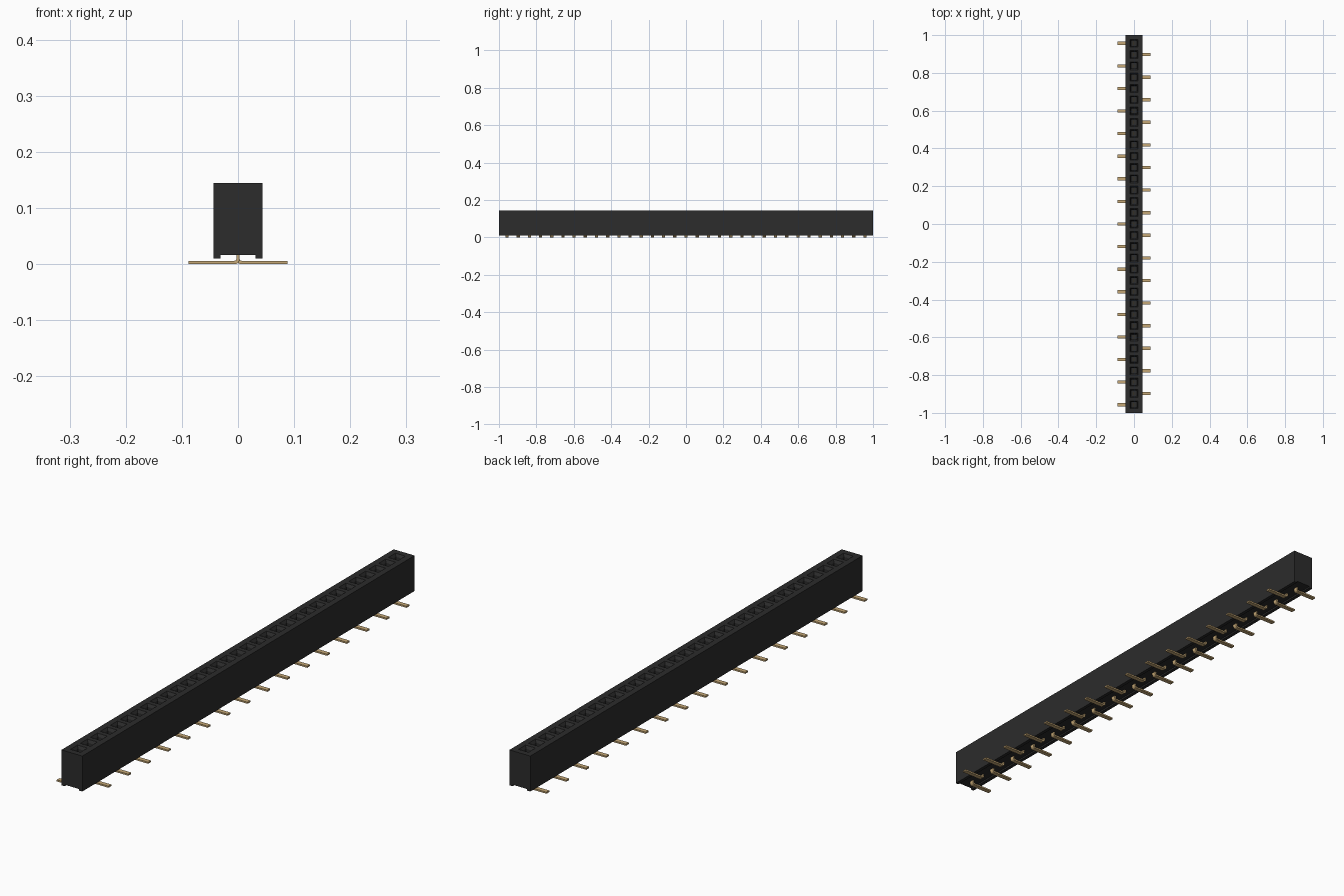
import bpy, bmesh, math

cube = bpy.data.objects.get("Cube")
if cube:
    bpy.data.objects.remove(cube, do_unlink=True)

COUNT, PITCH = 33, 0.0598
HOLE = 0.021          # half width of the funnel mouth
Z_TOP = 0.145
centres = [(i - (COUNT - 1) / 2) * PITCH for i in range(COUNT)]


def material(name, colour, roughness):
    mat = bpy.data.materials.new(name)
    mat.use_nodes = True
    mat.diffuse_color = (*colour, 1)
    bsdf = mat.node_tree.nodes["Principled BSDF"]
    bsdf.inputs["Base Color"].default_value = (*colour, 1)
    bsdf.inputs["Roughness"].default_value = roughness
    return mat


black = material("black plastic", (0.025, 0.025, 0.025), 0.6)
gold = material("gold metal", (0.56, 0.39, 0.18), 0.4)


def loft(bm, profile, stations):
    """Sweep an (x, z) outline through the given y stations and cap it."""
    rings = [[bm.verts.new((x, y, z)) for x, z in profile] for y in stations]
    n = len(profile)
    for a, b in zip(rings, rings[1:]):
        for k in range(n):
            bm.faces.new((a[k], a[(k + 1) % n], b[(k + 1) % n], b[k]))
    bm.faces.new(rings[0])
    bm.faces.new(rings[-1])
    bmesh.ops.recalc_face_normals(bm, faces=bm.faces[:])


def finish(bm, name, mat):
    mesh = bpy.data.meshes.new(name)
    bm.to_mesh(mesh)
    bm.free()
    mesh.materials.append(mat)
    obj = bpy.data.objects.new(name, mesh)
    bpy.context.collection.objects.link(obj)
    return obj


# Housing: long block with a channel underneath and a row of funnel sockets
outline = [(-0.044, 0.010), (-0.031, 0.010), (-0.031, 0.016), (0.031, 0.016),
           (0.031, 0.010), (0.044, 0.010), (0.044, Z_TOP), (HOLE, Z_TOP),
           (-HOLE, Z_TOP), (-0.044, Z_TOP)]
stations = [-1] + [c + s * HOLE for c in centres for s in (-1, 1)] + [1]
bm = bmesh.new()
loft(bm, outline, stations)
bm.normal_update()
sockets = []
for f in bm.faces:
    c = f.calc_center_median()
    if (f.normal.z > 0.9 and abs(c.x) < 0.001 and c.z > 0.1
            and min(abs(c.y - y) for y in centres) < 0.001):
        sockets.append(f)
bmesh.ops.inset_individual(bm, faces=sockets, thickness=0.009, depth=-0.010)
bmesh.ops.inset_individual(bm, faces=sockets, thickness=0.0005, depth=-0.075)
finish(bm, "housing", black)

# Pin: stem rising into the socket, bent outward into a flat solder foot
T, R = 0.006, 0.009
bend = [math.radians(a) for a in (0, 22.5, 45, 67.5, 90)]
cx, cz = -T / 2 + R, R
outer = [(T / 2 - R + R * math.cos(a), R - R * math.sin(a)) for a in bend]
inner = [(T / 2 - R + (R - T) * math.cos(a), R - (R - T) * math.sin(a)) for a in bend]
pin_outline = ([(T / 2, 0.105)] + outer + [(-0.088, 0.0), (-0.088, T)]
               + inner[::-1] + [(-T / 2, 0.105)])

# Feet alternate between the two long sides
for i, y in enumerate(centres):
    side = 1 if i % 2 == 0 else -1
    bm = bmesh.new()
    loft(bm, [(x * side, z) for x, z in pin_outline], [y - 0.0085, y + 0.0085])
    finish(bm, f"pin_{i + 1:02d}", gold)
